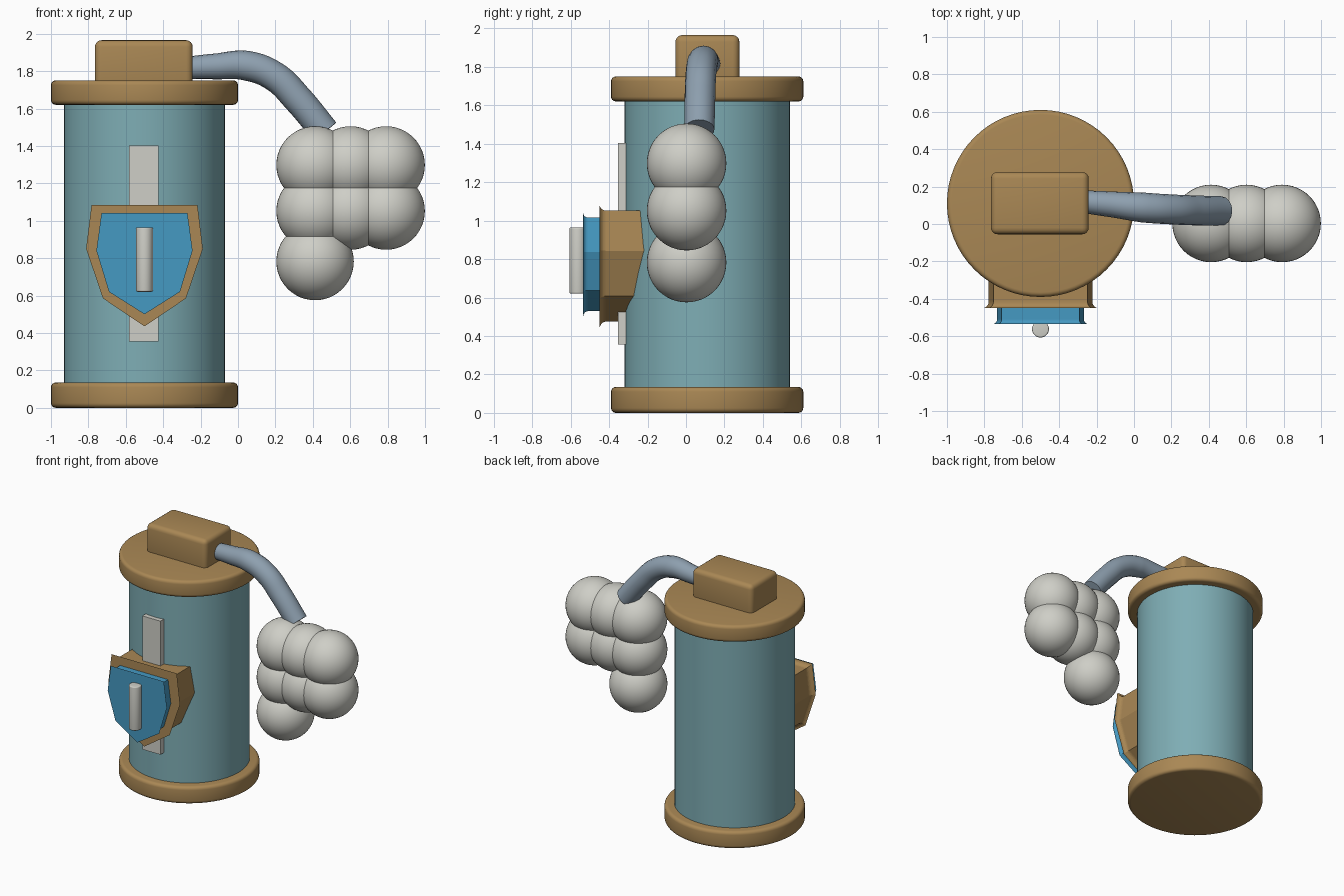
import bpy, bmesh, math

if "Cube" in bpy.data.objects:
    bpy.data.objects.remove(bpy.data.objects["Cube"])

AX, AY = -0.5, 0.11  # axis of the canister


def material(name, rgb):
    m = bpy.data.materials.new(name)
    m.diffuse_color = (*rgb, 1)
    m.use_nodes = True
    m.node_tree.nodes["Principled BSDF"].inputs["Base Color"].default_value = m.diffuse_color
    return m


BRONZE = material("bronze", (0.40, 0.245, 0.09))
TEAL = material("teal", (0.21, 0.42, 0.46))
PALE = material("pale grey", (0.62, 0.62, 0.57))
BLUE = material("blue", (0.06, 0.32, 0.54))
STEEL = material("steel blue", (0.27, 0.35, 0.43))


def finish(name, mat, bevel=0, segments=4, smooth=True):
    ob = bpy.context.object
    ob.name = name
    ob.data.materials.append(mat)
    if bevel:
        mod = ob.modifiers.new("bevel", 'BEVEL')
        mod.width, mod.segments = bevel, segments
        mod.limit_method, mod.angle_limit = 'ANGLE', math.radians(40)
        bpy.ops.object.modifier_apply(modifier=mod.name)
    if smooth:
        bpy.ops.object.shade_smooth_by_angle(angle=math.radians(35))
    return ob


def cylinder(name, mat, x, y, z0, z1, r, bevel=0, sides=64):
    bpy.ops.mesh.primitive_cylinder_add(vertices=sides, radius=r, depth=z1 - z0,
                                        location=(x, y, (z0 + z1) / 2))
    return finish(name, mat, bevel)


def box(name, mat, lo, hi, bevel=0):
    bpy.ops.mesh.primitive_cube_add(size=1, location=[(a + b) / 2 for a, b in zip(lo, hi)])
    bpy.context.object.scale = [b - a for a, b in zip(lo, hi)]
    bpy.ops.object.transform_apply(location=False, rotation=False, scale=True)
    return finish(name, mat, bevel)


def shield(name, mat, half, front, back, flare):
    """Shield outline (right half, top to tip) whose front edge flares outward."""
    outline = half + [(-x, z) for x, z in reversed(half[:-1])]
    top, tip = half[0][1], half[-1][1]
    mid = (top + tip) / 2 + 0.03
    wide = max(x for x, z in half)
    n = 6
    rings = [(front, 0)]
    for i in range(1, n + 1):
        a = math.pi / 2 * i / n
        rings.append((front + flare * (1 - math.cos(a)), flare * math.sin(a)))
    rings.append((back, flare))
    bm = bmesh.new()
    loops = []
    for y, inset in rings:
        k = 1 - inset / wide
        loops.append([bm.verts.new((AX + x * k, y, mid + (z - mid) * k)) for x, z in outline])
    for a, b in zip(loops, loops[1:]):
        for i in range(len(a)):
            j = (i + 1) % len(a)
            bm.faces.new((a[i], a[j], b[j], b[i]))
    bm.faces.new(loops[0])
    bm.faces.new(loops[-1])
    bmesh.ops.recalc_face_normals(bm, faces=bm.faces)
    me = bpy.data.meshes.new(name)
    bm.to_mesh(me)
    bm.free()
    ob = bpy.data.objects.new(name, me)
    bpy.context.collection.objects.link(ob)
    bpy.ops.object.select_all(action='DESELECT')
    bpy.context.view_layer.objects.active = ob
    ob.select_set(True)
    return finish(name, mat, smooth=False)


# Canister with rounded end discs and a block on the lid
cylinder("canister_body", TEAL, AX, AY, 0.1, 1.65, 0.43)
cylinder("base_disc", BRONZE, AX, AY, 0, 0.135, 0.5, 0.025)
cylinder("top_disc", BRONZE, AX, AY, 1.62, 1.75, 0.5, 0.025)
box("lid_block", BRONZE, (-0.765, -0.055, 1.70), (-0.242, 0.278, 1.965), 0.035)

# Front strip, shield plates and grip
box("front_strip", PALE, (-0.582, -0.355, 0.355), (-0.425, -0.27, 1.403))
shield("shield_back", BRONZE,
       [(0.283, 1.085), (0.312, 0.85), (0.222, 0.585), (0, 0.435)], -0.45, -0.1, 0.035)
shield("shield_front", BLUE,
       [(0.23, 1.04), (0.257, 0.84), (0.19, 0.62), (0, 0.5)], -0.535, -0.43, 0.025)
cylinder("shield_grip", PALE, AX, -0.562, 0.62, 0.965, 0.045, 0.008, 32)

# Bent hose, slightly thinner where it leaves the block
cu = bpy.data.curves.new("hose", 'CURVE')
cu.dimensions = '3D'
cu.bevel_depth, cu.bevel_resolution = 0.08, 6
cu.resolution_u, cu.use_fill_caps = 12, True
path = [(-0.30, 0.122, 1.815, 0.74), (-0.12, 0.105, 1.825, 0.86), (0.05, 0.088, 1.828, 1.0),
        (0.20, 0.078, 1.768, 1.0), (0.32, 0.073, 1.65, 1.0), (0.465, 0.07, 1.475, 0.98)]
sp = cu.splines.new('BEZIER')
sp.bezier_points.add(len(path) - 1)
for p, (x, y, z, r) in zip(sp.bezier_points, path):
    p.co, p.radius = (x, y, z), r
    p.handle_left_type = p.handle_right_type = 'AUTO'
hose = bpy.data.objects.new("hose", cu)
bpy.context.collection.objects.link(hose)
bpy.ops.object.select_all(action='DESELECT')
bpy.context.view_layer.objects.active = hose
hose.select_set(True)
bpy.ops.object.convert(target='MESH')
finish("hose", STEEL)

# Cluster of foam balls: two rows of three and one below
for row, (z, count) in enumerate([(1.298, 3), (1.052, 3), (0.782, 1)]):
    for i in range(count):
        bpy.ops.mesh.primitive_uv_sphere_add(segments=48, ring_count=24, radius=0.207,
                                             location=(0.412 + 0.19 * i, 0.003, z))
        finish(f"foam_ball_{row + 1}_{i + 1}", PALE)
